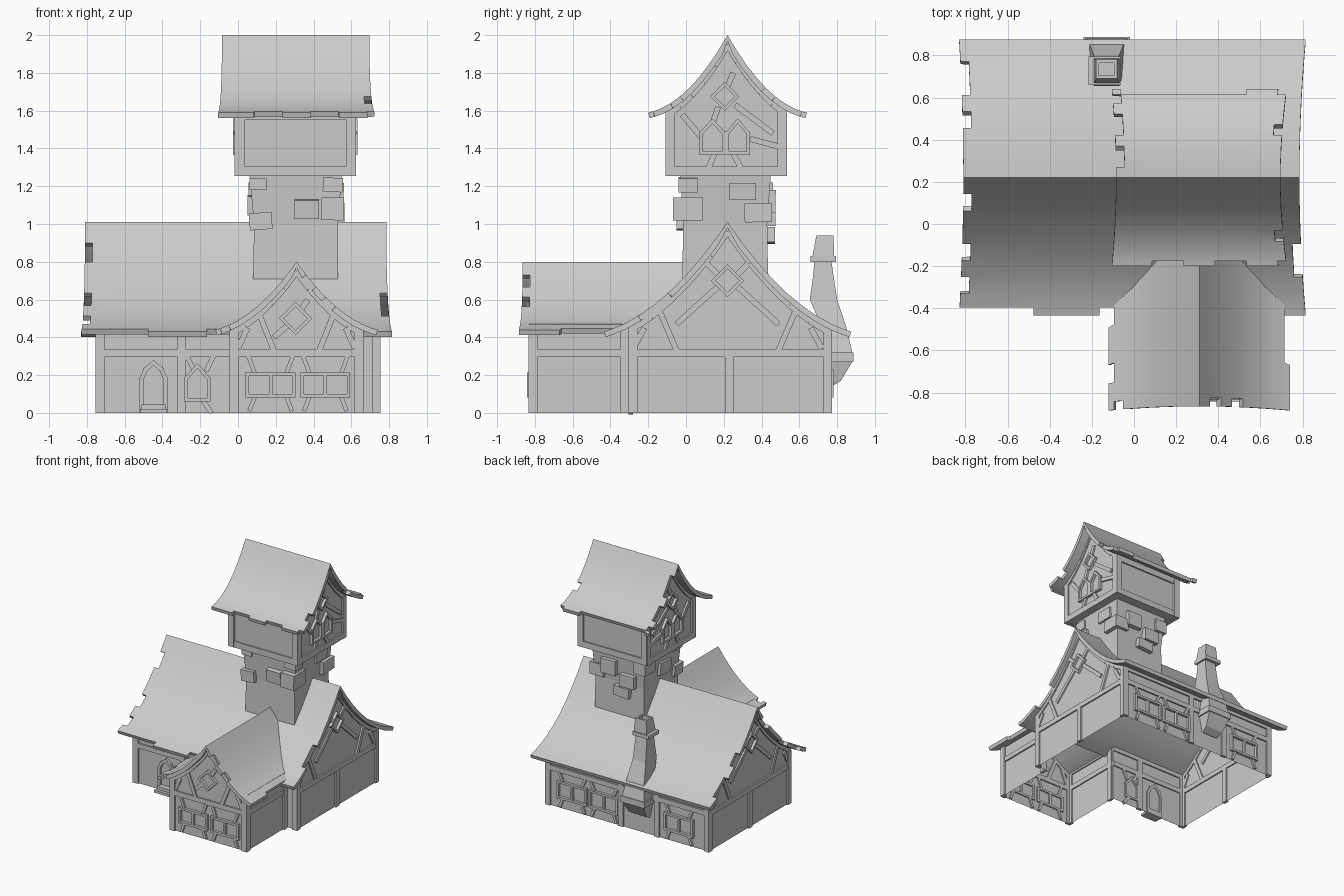
import bpy, bmesh, math, random
from mathutils import Vector, Matrix

if "Cube" in bpy.data.objects:
    bpy.data.objects.remove(bpy.data.objects["Cube"])
random.seed(4)

def finish(bm, name, smooth=False, recalc=True):
    if recalc:
        bmesh.ops.recalc_face_normals(bm, faces=bm.faces)
    me = bpy.data.meshes.new(name)
    bm.to_mesh(me)
    bm.free()
    ob = bpy.data.objects.new(name, me)
    bpy.context.collection.objects.link(ob)
    if smooth:
        me.shade_smooth()
        me.set_sharp_from_angle(angle=math.radians(30))
    return ob

def loft(bm, rings):
    """Closed solid through rings of equal point count."""
    vs = [[bm.verts.new(p) for p in r] for r in rings]
    n = len(vs[0])
    for a, b in zip(vs, vs[1:]):
        for i in range(n):
            bm.faces.new((a[i], a[(i + 1) % n], b[(i + 1) % n], b[i]))
    bm.faces.new(vs[0][::-1])
    bm.faces.new(vs[-1])

def rect(x0, x1, y0, y1, z):
    return [(x0, y0, z), (x1, y0, z), (x1, y1, z), (x0, y1, z)]

def box(bm, x0, x1, y0, y1, z0, z1):
    loft(bm, [rect(x0, x1, y0, y1, z0), rect(x0, x1, y0, y1, z1)])

# ---- roofs: concave gable described by centre, apex, half width, drop, curvature
HALL = (.22, 1.01, .655, .58, .67)
WING = (.31, .80, .43, .36, .70)
TOWER = (.22, 2.0, .42, .41, .80)

def roof_z(R, p):
    t = abs(p - R[0]) / R[2]
    return R[1] - R[3] * t * (1 + R[4] * (1 - t))

def hall_y(z):
    c, top, D, drop, k = HALL
    f = min(1, max(0, (top - z) / drop))
    return c - D * ((1 + k) - math.sqrt((1 + k) ** 2 - 4 * k * f)) / (2 * k)

HALF = [1, .94, .84, .72, .6, .48, .36, .24, .12]
ROWS = [-t for t in HALF] + [0] + HALF[::-1]

def roof(name, R, a0, a1, axis, valley=False, thick=.03):
    bm = bmesh.new()
    grid = []
    for t in ROWS:
        p = R[0] + t * R[2]
        z = roof_z(R, p)
        end = hall_y(z) if valley else a1 + .03 * t * t
        beg = a0 - .02 * t * t
        s = [beg, beg + .04]
        last = end if valley else end - .04
        s += [s[1] + (last - s[1]) * i / 5 for i in range(1, 6)]
        if not valley:
            s.append(end)
        grid.append([bm.verts.new((q, p, z) if axis == 'x' else (p, q, z)) for q in s])
    nr, nc = len(grid) - 1, len(grid[0]) - 1
    for i in range(nr):
        for j in range(nc):
            side = j == 0 or (j == nc - 1 and not valley)
            eave = i in (0, nr - 1)
            ridge = abs(i - nr / 2 + .5) < 1
            if (side or eave) and not ridge and random.random() < .27:
                continue                       # missing shingles
            f = bm.faces.new((grid[i][j], grid[i][j + 1], grid[i + 1][j + 1], grid[i + 1][j]))
            f.normal_update()
            if f.normal.z < 0:
                f.normal_flip()
    bmesh.ops.delete(bm, geom=[v for v in bm.verts if not v.link_faces], context='VERTS')
    bm.normal_update()
    faces = list(bm.faces)
    rim = [e for e in bm.edges if e.is_boundary]
    low = {v: bm.verts.new(v.co - v.normal * thick) for v in list(bm.verts)}
    for f in faces:
        bm.faces.new([low[v] for v in reversed(f.verts)])
    for e in rim:
        a, b = e.verts
        bm.faces.new((a, b, low[b], low[a]))
    return finish(bm, name, True)

roof("hall_roof", HALL, -.81, .785, 'x')
roof("wing_roof", WING, -.865, 0, 'y', valley=True)
roof("tower_roof", TOWER, -.085, .695, 'x')

# ---- walls
def gable(R, p0, p1, z0):
    ps = [p0 + (p1 - p0) * i / 12 for i in range(13)]
    ps = sorted(ps + [R[0]])
    return [(p1, z0), (p0, z0)] + [(p, roof_z(R, p) - .02) for p in ps]

def sheet(bm, pts):
    bm.faces.new([bm.verts.new(p) for p in pts])

bm = bmesh.new()
for x in (-.74, .74):
    sheet(bm, [(x, y, z) for y, z in gable(HALL, -.29, .76, 0)][::1 if x < 0 else -1])
h = roof_z(HALL, -.29) - .02
for x0, x1 in ((-.74, -.03), (.65, .74)):
    sheet(bm, [(x0, -.29, 0), (x1, -.29, 0), (x1, -.29, h), (x0, -.29, h)])
h = roof_z(HALL, .76) - .02
sheet(bm, [(.74, .76, 0), (-.74, .76, 0), (-.74, .76, h), (.74, .76, h)])
finish(bm, "hall_walls", recalc=False)

bm = bmesh.new()
sheet(bm, [(x, -.82, z) for x, z in gable(WING, -.03, .65, 0)][::-1])
h = roof_z(WING, .65) - .02
sheet(bm, [(-.03, -.29, 0), (-.03, -.82, 0), (-.03, -.82, h), (-.03, -.29, h)])
sheet(bm, [(.65, -.82, 0), (.65, -.29, 0), (.65, -.29, h), (.65, -.82, h)])
finish(bm, "wing_walls", recalc=False)

bm = bmesh.new()
loft(bm, [[(x, y, z) for y, z in gable(TOWER, -.095, .52, 1.26)] for x in (-.005, .61)])
finish(bm, "tower_room")

# ---- stone shaft with loose protruding blocks
bm = bmesh.new()
loft(bm, [rect(.08, .53, -.02, .435, .68), rect(.085, .53, -.015, .43, 1.0),
          rect(.06, .55, -.03, .45, 1.27)])
finish(bm, "tower_shaft")
bm = bmesh.new()
for b in [(.06, .18, -.05, .06, .97, 1.06), (.44, .56, -.07, .09, 1.02, 1.14),
          (.30, .43, -.06, .05, 1.03, 1.13), (.45, .555, -.04, .06, 1.17, 1.245),
          (.45, .56, .23, .37, 1.13, 1.22), (.44, .565, .31, .455, 1.01, 1.11),
          (.32, .45, .38, .475, 1.06, 1.18), (.15, .28, .38, .475, .99, 1.09),
          (.20, .34, .38, .47, .90, .98), (.055, .16, .32, .46, 1.12, 1.22),
          (.05, .16, .12, .26, 1.05, 1.15), (.06, .15, -.04, .07, 1.18, 1.24)]:
    n = len(bm.verts)
    box(bm, *b)
    bm.verts.ensure_lookup_table()
    c = Vector(((b[0] + b[1]) / 2, (b[2] + b[3]) / 2, (b[4] + b[5]) / 2))
    bmesh.ops.rotate(bm, verts=bm.verts[n:], cent=c,
                     matrix=Matrix.Rotation(random.uniform(-.08, .08), 3, random.choice('XYZ')))
finish(bm, "shaft_stones")

# ---- crooked chimney on the back wall
bm = bmesh.new()
loft(bm, [rect(-.23 + i, -.03 - i, y0, y1, z) for z, y0, y1, i in
          [(.14, .74, .77, .03), (.17, .74, .82, .02), (.27, .74, .88, 0), (.32, .74, .88, 0),
           (.45, .72, .85, .02), (.60, .655, .80, .04), (.70, .67, .785, .045), (.80, .68, .77, .05),
           (.83, .67, .785, .04), (.94, .69, .78, .05), (.94, .705, .765, .065), (.90, .705, .765, .065)]])
box(bm, -.24, -.02, .74, .888, .27, .32)
box(bm, -.215, -.065, .66, .795, .80, .83)
finish(bm, "chimney")

# ---- timber framing drawn on a facade plane (u sideways, v up, d outward)
def facade(side, P):
    return {'front': lambda u, v, d: (u, P - d, v), 'back': lambda u, v, d: (u, P + d, v),
            'right': lambda u, v, d: (P + d, u, v), 'left': lambda u, v, d: (P - d, u, v)}[side]

def bar(bm, F, u0, v0, u1, v1, w=.04, d=.014):
    L = math.hypot(u1 - u0, v1 - v0)
    nu, nv = -(v1 - v0) / L * w / 2, (u1 - u0) / L * w / 2
    q = [(u0 + nu, v0 + nv), (u1 + nu, v1 + nv), (u1 - nu, v1 - nv), (u0 - nu, v0 - nv)]
    loft(bm, [[F(u, v, e) for u, v in q] for e in (-.01, d)])

def frame(bm, F, pts, w=.018, d=.022):
    for (a, b), (c, e) in zip(pts, pts[1:] + pts[:1]):
        k = w / 2 / math.hypot(c - a, e - b)
        bar(bm, F, a - (c - a) * k, b - (e - b) * k, c + (c - a) * k, e + (e - b) * k, w, d)

def square_pair(bm, F, u0, u1, v0, v1):
    m = (u0 + u1) / 2
    for a, b in ((u0, m), (m, u1)):
        frame(bm, F, [(a, v0), (b, v0), (b, v1), (a, v1)])
    for u, s in ((u0 + .04, -1), (u1 - .04, 1)):          # small braces
        bar(bm, F, u, v1, u + s * .035, .30, .022)
        bar(bm, F, u, v0, u + s * .03, .01, .022)

def pointed(bm, F, u0, u1, v0, v1, top):
    frame(bm, F, [(u0, v0), (u1, v0), (u1, v1), ((u0 + u1) / 2, top), (u0, v1)])

def diamond(bm, F, u, v, r=.065):
    frame(bm, F, [(u + r, v), (u, v + r), (u - r, v), (u, v - r)])

def rafters(bm, F, R, p0, p1):
    ps = sorted([p0 + (p1 - p0) * i / 10 for i in range(11)] + [R[0]])
    for a, b in zip(ps, ps[1:]):
        if b - a > .005:
            bar(bm, F, a, roof_z(R, a) - .05, b, roof_z(R, b) - .05, .035, .012)

def mirrored(bm, F, c, bars, w=.03):
    for a, v0, b, v1 in bars:
        for s in (-1, 1):
            bar(bm, F, c + s * a, v0, c + s * b, v1, w, .012 + .001 * s)

# hall front
bm, F = bmesh.new(), facade('front', -.29)
for u in (-.728, -.298, .732):
    bar(bm, F, u, 0, u, .46, .045)
bar(bm, F, -.75, .315, -.03, .315, d=.012)
bar(bm, F, -.75, .45, -.03, .45, d=.012)
frame(bm, F, [(-.51, .01), (-.384, .01), (-.384, .18), (-.405, .23), (-.447, .265), (-.489, .23), (-.51, .18)], .022)
pointed(bm, F, -.275, -.155, .07, .18, .25)
bar(bm, F, -.27, .30, -.235, .23, .025)
bar(bm, F, -.19, .07, -.14, .0, .025)
bar(bm, F, -.17, .22, -.13, .30, .025)
finish(bm, "hall_front_timber")
bm = bmesh.new()
box(bm, -.52, -.375, -.36, -.28, 0, .02)
box(bm, -.51, -.385, -.335, -.28, .02, .045)
finish(bm, "door_steps")

# hall back
bm, F = bmesh.new(), facade('back', .76)
for u in (-.728, -.27, .06, .728):
    bar(bm, F, u, 0, u, .44, .045)
for v in (.315, .43):
    bar(bm, F, -.75, v, .75, v, d=.012)
for u in (-.60, .09, .38):
    square_pair(bm, F, u, u + .25, .09, .22)
finish(bm, "hall_back_timber")

# hall gables
for side, P in (('right', .74), ('left', -.74)):
    bm, F = bmesh.new(), facade(side, P)
    for u in (-.28, .228, .75):
        bar(bm, F, u, 0, u, .44 if u != .228 else .3, .045)
    bar(bm, F, -.30, .315, .77, .315, d=.012)
    rafters(bm, F, HALL, -.29, .76)
    diamond(bm, F, .22, .70, .075)
    mirrored(bm, F, .22, [(.36, .54, .27, .33), (.05, .67, .27, .47), (.05, .73, .11, .79), (.44, .45, .50, .34)])
    finish(bm, "hall_%s_timber" % side)

# wing front and sides
bm, F = bmesh.new(), facade('front', -.82)
for u in (-.02, .64):
    bar(bm, F, u, 0, u, .46, .045)
bar(bm, F, -.04, .315, .66, .315, d=.012)
rafters(bm, F, WING, -.03, .65)
diamond(bm, F, .305, .50, .075)
mirrored(bm, F, .31, [(.20, .53, .12, .33), (.26, .45, .31, .34)])
bar(bm, F, .26, .46, .19, .40, .03)
bar(bm, F, .33, .54, .37, .60, .03)
square_pair(bm, F, .05, .295, .09, .205)
square_pair(bm, F, .34, .585, .09, .205)
finish(bm, "wing_front_timber")
for side, P in (('right', .65), ('left', -.03)):
    bm, F = bmesh.new(), facade(side, P)
    for u in (-.808, -.325):
        bar(bm, F, u, 0, u, .46, .045)
    for v in (.315, .45):
        bar(bm, F, -.83, v, -.30, v, d=.012)
    finish(bm, "wing_%s_timber" % side)

# tower room
for side, P in (('front', -.095), ('back', .52)):
    bm, F = bmesh.new(), facade(side, P)
    for u in (.012, .597):
        bar(bm, F, u, 1.255, u, 1.59, .05)
    for v in (1.28, 1.575):
        bar(bm, F, -.015, v, .62, v, .05, .012)
    finish(bm, "tower_%s_timber" % side)
for side, P in (('right', .61), ('left', -.005)):
    bm, F = bmesh.new(), facade(side, P)
    for u in (-.083, .508):
        bar(bm, F, u, 1.255, u, 1.60, .045)
    bar(bm, F, -.105, 1.28, .53, 1.28, .05, .012)
    rafters(bm, F, TOWER, -.095, .52)
    pointed(bm, F, .08, .20, 1.375, 1.48, 1.545)
    pointed(bm, F, .218, .33, 1.375, 1.48, 1.545)
    diamond(bm, F, .205, 1.675)
    for b in [(.15, 1.37, .12, 1.30), (.25, 1.37, .29, 1.30), (.34, 1.45, .49, 1.41), (.26, 1.63, .46, 1.48),
              (.22, 1.73, .25, 1.80), (.17, 1.62, .14, 1.53), (.08, 1.46, -.02, 1.58)]:
        bar(bm, F, *b, .03)
    finish(bm, "tower_%s_timber" % side)
